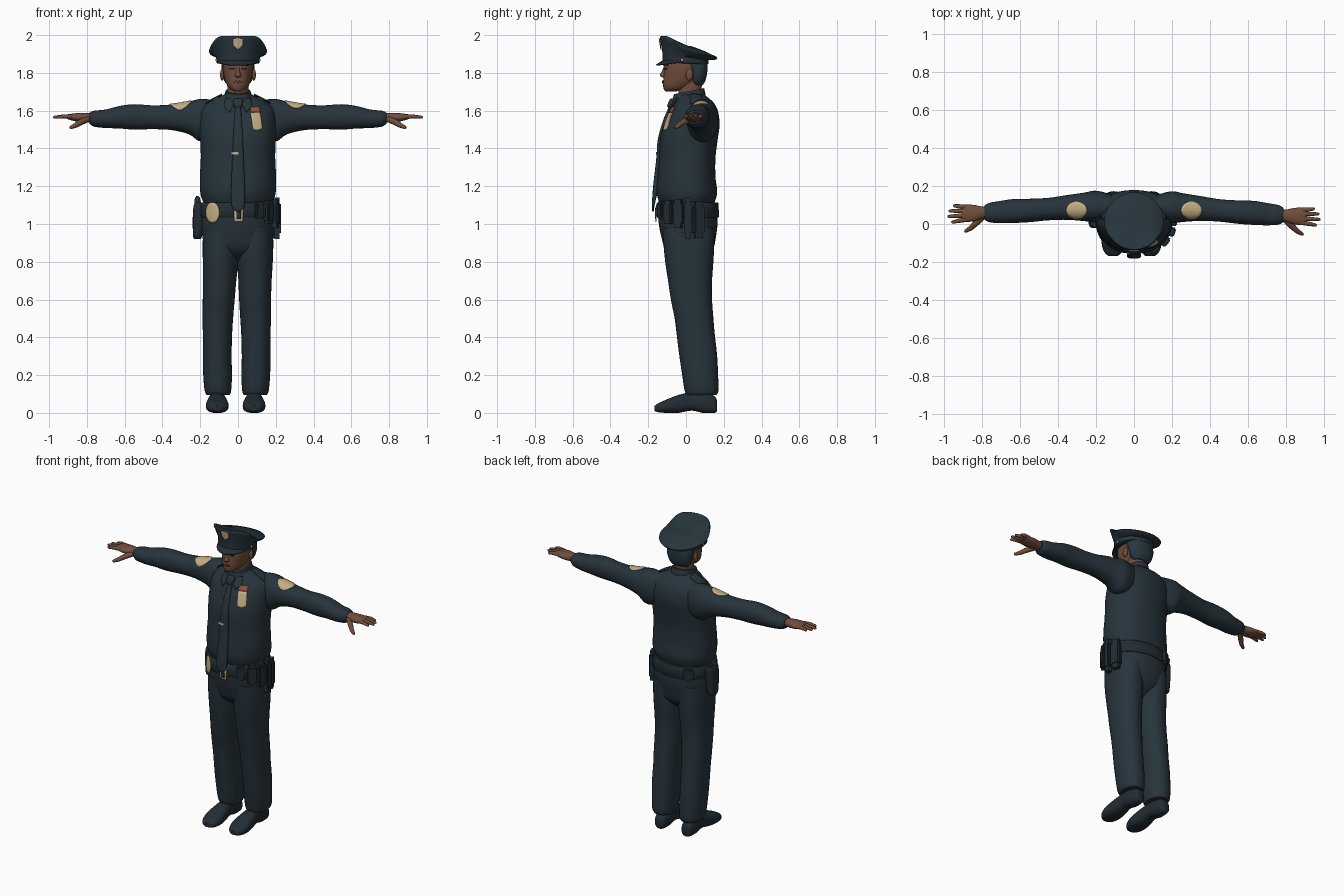
import bpy, bmesh, math
from mathutils import Vector
from mathutils.bvhtree import BVHTree

if "Cube" in bpy.data.objects:
    bpy.data.objects.remove(bpy.data.objects["Cube"])


def mat(name, r, g, b):
    m = bpy.data.materials.new(name)
    m.diffuse_color = (r, g, b, 1)
    m.use_nodes = True
    m.node_tree.nodes["Principled BSDF"].inputs["Base Color"].default_value = m.diffuse_color
    return m


CLOTH = mat("navy_cloth", .020, .034, .045)
LEATHER = mat("dark_leather", .016, .026, .034)
SKIN = mat("brown_skin", .17, .075, .045)
HAIR = mat("dark_hair", .022, .040, .055)
TAN = mat("pale_gold", .56, .43, .23)
RED = mat("rust_red", .28, .09, .05)
LIPS = mat("dark_lips", .10, .04, .028)
EYE = mat("eye_dark", .02, .014, .012)


def finish(name, bm, material):
    bmesh.ops.recalc_face_normals(bm, faces=bm.faces)
    me = bpy.data.meshes.new(name)
    bm.to_mesh(me)
    bm.free()
    me.materials.append(material)
    ob = bpy.data.objects.new(name, me)
    bpy.context.collection.objects.link(ob)
    return ob


def skin(name, material, rings):
    """Bridge a list of equal rings and cap both ends."""
    bm = bmesh.new()
    vs = [[bm.verts.new(p) for p in r] for r in rings]
    n = len(vs[0])
    for a, b in zip(vs, vs[1:]):
        for i in range(n):
            bm.faces.new((a[i], a[(i + 1) % n], b[(i + 1) % n], b[i]))
    bm.faces.new(vs[0])
    bm.faces.new(vs[-1])
    return finish(name, bm, material)


def spline(rows, steps):
    """Catmull-Rom interpolation of tuples."""
    out = []
    for i in range(len(rows) - 1):
        p0, p1, p2, p3 = rows[max(i - 1, 0)], rows[i], rows[i + 1], rows[min(i + 2, len(rows) - 1)]
        for k in range(steps):
            t = k / steps
            out.append(tuple(b + .5 * t * (c - a + t * (2 * a - 5 * b + 4 * c - d + t * (3 * (b - c) + d - a)))
                             for a, b, c, d in zip(p0, p1, p2, p3)))
    return out + [rows[-1]]


def tube(name, material, rows, axis="z", n=32, power=2.2, steps=4, tilt=0, mid=.5):
    """Loft of rounded sections; each row is (t, a0, a1, b0, b1)."""
    rings = []
    for t, a0, a1, b0, b1 in spline(rows, steps):
        ring = []
        bm_ = b0 + (b1 - b0) * mid
        for i in range(n):
            w = 2 * math.pi * i / n
            c, s = math.cos(w), math.sin(w)
            c, s = (math.copysign(abs(v) ** (2 / power), v) for v in (c, s))
            a = (a0 + a1) / 2 + (a1 - a0) / 2 * c
            b = bm_ + s * ((b1 - bm_) if s > 0 else (bm_ - b0))
            ring.append({"z": (a, b, t + tilt * b), "x": (t, a, b), "y": (a, t, b)}[axis])
        rings.append(ring)
    return skin(name, material, rings)


def sym(rows):
    """Rows (t, half width, b0, b1) to full section rows."""
    return [(t, -w, w, b0, b1) for t, w, b0, b1 in rows]


def rod(name, material, pts, n=10):
    """Round rod through (x, y, z, radius) points with rounded tip."""
    d = (Vector(pts[-1][:3]) - Vector(pts[0][:3])).normalized()
    q = d.to_track_quat("Z", "Y")
    e = pts[-1]
    tip = tuple(Vector(e[:3]) + d * e[3] * .7) + (e[3] * .5,)
    return skin(name, material, [[Vector(p[:3]) + q @ Vector((math.cos(2 * math.pi * i / n) * p[3],
                math.sin(2 * math.pi * i / n) * p[3], 0)) for i in range(n)] for p in list(pts) + [tip]])


def ball(name, material, loc, size):
    bm = bmesh.new()
    bmesh.ops.create_uvsphere(bm, u_segments=16, v_segments=10, radius=1)
    for v in bm.verts:
        v.co = Vector(loc) + Vector([a * b for a, b in zip(v.co, size)])
    return finish(name, bm, material)


def decal(name, material, target, outline, off=.004, top=False):
    """Thin plate draped on a target, projected from the front or the top."""
    tree = BVHTree.FromPolygons([v.co for v in target.data.vertices], [p.vertices for p in target.data.polygons])
    bm = bmesh.new()
    vs = [bm.verts.new((u, v, 0)) for u, v in outline]
    c = bm.verts.new(sum((v.co for v in vs), Vector()) / len(vs))
    for i in range(len(vs)):
        bm.faces.new((c, vs[i], vs[(i + 1) % len(vs)]))
    bmesh.ops.subdivide_edges(bm, edges=bm.edges[:], cuts=3, use_grid_fill=True)
    ray = Vector((0, 0, -1)) if top else Vector((0, 1, 0))
    for v in bm.verts:
        o = Vector((v.co.x, v.co.y, 3)) if top else Vector((v.co.x, -1, v.co.y))
        hit = tree.ray_cast(o, ray)[0]
        v.co = (hit if hit else tree.find_nearest(o)[0]) - ray * off
    ob = finish(name, bm, material)
    m = ob.modifiers.new("thickness", "SOLIDIFY")
    m.thickness, m.offset = .004, 0
    return ob


def oval(x, y, rx, ry, n=20):
    return [(x + rx * math.cos(2 * math.pi * i / n), y + ry * math.sin(2 * math.pi * i / n)) for i in range(n)]


# Shirt body
shirt = tube("shirt", CLOTH, sym([
    (1.10, .175, -.135, .145), (1.125, .188, -.145, .155), (1.17, .200, -.156, .165), (1.25, .202, -.152, .156),
    (1.35, .197, -.143, .156), (1.45, .200, -.138, .168), (1.53, .203, -.115, .178), (1.60, .195, -.085, .168),
    (1.64, .160, -.062, .148), (1.665, .115, -.05, .122), (1.69, .065, -.045, .09)]), n=64, mid=.55)

# Trousers
hips = tube("trouser_seat", CLOTH, sym([
    (.80, .05, -.03, .08), (.86, .165, -.105, .14), (.93, .188, -.13, .158), (1.0, .193, -.144, .167),
    (1.06, .191, -.147, .165), (1.12, .183, -.14, .15)]), n=48)
LEG = [(.095, .03, .152, .004, .162), (.12, .022, .163, -.008, .172), (.2, .018, .17, -.02, .17),
       (.3, .02, .172, -.035, .165), (.42, .017, .172, -.05, .152), (.5, .012, .175, -.06, .145),
       (.6, .006, .175, -.08, .138), (.7, .002, .178, -.095, .138), (.8, -.004, .184, -.11, .145),
       (.9, -.004, .187, -.12, .15), (.98, 0, .183, -.125, .15)]
SHOE = [(.165, -.02, .02, .01, .06), (.15, -.036, .036, 0, .09), (.09, -.044, .044, 0, .11),
        (.03, -.044, .044, .012, .11), (-.04, -.054, .054, 0, .095), (-.10, -.06, .06, 0, .072),
        (-.145, -.048, .048, .003, .052), (-.168, -.025, .025, .01, .036)]

for side, s in (("right", -1), ("left", 1)):
    shift = lambda z: .014 * max(0, min(1, (.85 - z) / .3)) if s < 0 else 0
    tube(side + "_trouser_leg", CLOTH,
         [(z, *sorted((s * (a + shift(z)), s * (b + shift(z)))), c, d) for z, a, b, c, d in LEG])
    cx = s * (.085 if s > 0 else .11)
    tube(side + "_shoe", LEATHER, [(y, cx + a, cx + b, c, d) for y, a, b, c, d in SHOE], "y", 28, 2.6)

    # Sleeve with shoulder patch
    dy = .012 if s < 0 else -.004
    sleeve = tube(side + "_sleeve", CLOTH, [(s * x, a + dy * x, b + dy * x, c, d) for x, a, b, c, d in [
        (.08, .04, .14, 1.47, 1.65), (.19, .008, .172, 1.435, 1.662), (.26, .012, .162, 1.475, 1.648),
        (.35, .018, .148, 1.497, 1.633), (.45, .014, .132, 1.502, 1.628), (.55, .003, .126, 1.500, 1.634),
        (.63, -.002, .124, 1.506, 1.624), (.70, -.004, .113, 1.508, 1.606), (.76, 0, .102, 1.515, 1.600),
        (.785, .014, .088, 1.53, 1.59)]], "x")
    decal(side + "_shoulder_patch", TAN, sleeve, oval(s * .302, .072, .055, .046), .003, True)
    decal(side + "_epaulette", CLOTH, shirt, [(s * .085, .02), (s * .17, .025), (s * .17, .085), (s * .085, .08)],
          .008, True)
    decal(side + "_collar_wing", CLOTH, shirt, [(s * .008, 1.665), (s * .065, 1.665), (s * .075, 1.625),
                                               (s * .045, 1.59)], .007)

    # Hand
    tube(side + "_palm", SKIN, [(s * x, a + dy, b + dy, c, d) for x, a, b, c, d in [
        (.76, .022, .078, 1.538, 1.588), (.80, .015, .08, 1.538, 1.588), (.84, .002, .088, 1.54, 1.588),
        (.88, .0, .09, 1.548, 1.584), (.905, .006, .084, 1.556, 1.58)]], "x", 20)
    for i, (y0, y1, tip) in enumerate(((.012, -.002, .955), (.034, .028, .974), (.056, .057, .968), (.077, .084, .945))):
        rod(f"{side}_finger_{i + 1}", SKIN, [(s * .875, y0 + dy, 1.568, .012), (s * .92, (y0 + y1) / 2 + dy, 1.57, .0115),
                                             (s * tip, y1 + dy, 1.565, .008)])
    rod(side + "_thumb", SKIN, [(s * .795, .025 + dy, 1.555, .016), (s * .835, -.012 + dy, 1.538, .016),
                                (s * .86, -.035 + dy, 1.522, .013), (s * .885, -.05 + dy, 1.511, .009)])

    # Ear and cap button
    ball(side + "_ear", SKIN, (s * .084, .018, 1.79), (.011, .02, .031))
    ball(side + "_cap_button", TAN, (s * .112, -.02, 1.868), (.008, .008, .008))

# Neck, head and hair
tube("neck", SKIN, sym([(1.62, .056, -.03, .08), (1.69, .056, -.04, .08), (1.77, .058, -.04, .088)]))
head = tube("head", SKIN, sym([
    (1.702, .02, -.108, -.05), (1.715, .042, -.118, 0), (1.74, .060, -.122, .05), (1.78, .074, -.119, .088),
    (1.82, .080, -.117, .104), (1.86, .081, -.114, .108), (1.90, .076, -.095, .095)]), n=40, mid=.55)
tube("hair", HAIR, sym([(1.735, .055, .04, .088), (1.76, .074, .022, .103), (1.80, .085, .018, .112),
                        (1.84, .088, -.01, .115), (1.87, .086, -.05, .114)]))
tube("nose", SKIN, sym([(1.775, .008, -.122, -.10), (1.782, .018, -.135, -.10), (1.792, .015, -.137, -.10),
                        (1.81, .010, -.127, -.10), (1.835, .009, -.117, -.10)]), n=12)
decal("mouth", LIPS, head, oval(0, 1.752, .024, .007, 12), .003)
for side, s in (("right", -1), ("left", 1)):
    decal(side + "_eye", EYE, head, oval(s * .033, 1.822, .013, .005, 10), .002)
    decal(side + "_eyebrow", HAIR, head, oval(s * .035, 1.84, .02, .004, 10), .004)

# Shirt collar and tie
tube("collar", CLOTH, sym([(1.62, .088, -.07, .108), (1.66, .078, -.072, .104), (1.70, .066, -.064, .096)]), tilt=.2)
tube("tie", CLOTH, sym([
    (1.065, .006, -.178, -.168), (1.095, .034, -.181, -.167), (1.2, .036, -.174, -.145), (1.35, .030, -.157, -.13),
    (1.45, .026, -.149, -.12), (1.55, .020, -.121, -.09), (1.61, .016, -.096, -.065), (1.625, .022, -.1, -.06),
    (1.655, .026, -.088, -.05), (1.665, .018, -.08, -.05)]), n=16, power=3)
tube("tie_clip", TAN, [(1.369, -.038, .004, -.159, -.15), (1.382, -.038, .004, -.158, -.149)], n=12, power=4, steps=1)

# Chest badge with ribbon bar
decal("chest_badge", TAN, shirt, [(.066, 1.59), (.08, 1.50), (.105, 1.495), (.13, 1.505), (.118, 1.59)], .006)
decal("ribbon_bar", RED, shirt, [(.066, 1.592), (.118, 1.592), (.114, 1.622), (.066, 1.618)], .006)

# Belt, buckle and belt badge
tube("belt", LEATHER, sym([(1.035, .196, -.152, .171), (1.04, .2, -.156, .175), (1.108, .197, -.156, .172),
                           (1.114, .192, -.15, .168)]), n=48, steps=1)
decal("buckle_frame", TAN, hips, [(-.02, 1.012), (.026, 1.012), (.026, 1.10), (-.02, 1.10)], .013)
decal("buckle_center", LEATHER, hips, [(-.009, 1.026), (.015, 1.026), (.015, 1.09), (-.009, 1.09)], .016)
decal("belt_badge", TAN, hips, oval(-.135, 1.06, .036, .055), .016)

# Holster on the right hip
tube("holster", LEATHER, [(.92, -.232, -.198, .0, .055), (.94, -.238, -.19, -.012, .062), (1.02, -.240, -.18, -.02, .07),
                          (1.09, -.236, -.18, -.022, .075), (1.115, -.228, -.185, -.015, .07)], n=20, power=3)
rod("holster_grip", LEATHER, [(-.212, .03, 1.09, .018), (-.214, .05, 1.125, .016), (-.215, .062, 1.138, .013)])

# Pouches round the left hip and the back: angle, width, low z, high z
for i, (ang, w, lo, hi) in enumerate(((-58, .05, 1.03, 1.12), (-38, .055, 1.0, 1.125), (-18, .05, .98, 1.13),
                                      (0, .042, .92, 1.14), (20, .06, .925, 1.12), (125, .06, 1.03, 1.115))):
    a = math.radians(ang)
    bm = bmesh.new()
    bmesh.ops.create_cube(bm, size=1)
    bmesh.ops.bevel(bm, geom=bm.edges[:], offset=.15, segments=2, affect="EDGES")
    for v in bm.verts:
        r, t = v.co.x * .04, v.co.y * w
        v.co = ((.207 + r) * math.cos(a) - t * math.sin(a), .01 + (.163 + r) * math.sin(a) + t * math.cos(a),
                (lo + hi) / 2 + v.co.z * (hi - lo))
    finish(f"belt_pouch_{i + 1}", bm, LEATHER)


# Peaked cap: rings rise towards the front
def cap_ring(rx, y0, y1, z, front, back, n=48):
    ring = []
    for i in range(n):
        c, s = math.cos(2 * math.pi * i / n), math.sin(2 * math.pi * i / n)
        k = min(1, max(0, -s / .85))
        ring.append((rx * c, (y0 + y1) / 2 + (y1 - y0) / 2 * s,
                     z + front * k * k * (3 - 2 * k) + back * max(0, s)))
    return ring


cap = skin("cap_crown", CLOTH, [
    cap_ring(.108, -.117, .112, 1.850, .01, -.004), cap_ring(.114, -.124, .118, 1.853, .012, -.005),
    cap_ring(.116, -.125, .120, 1.885, .02, -.018), cap_ring(.150, -.136, .160, 1.905, .068, -.035),
    cap_ring(.155, -.138, .166, 1.914, .072, -.036), cap_ring(.148, -.134, .160, 1.922, .074, -.036),
    cap_ring(.08, -.065, .09, 1.937, .032, -.018), cap_ring(.01, .005, .025, 1.943, 0, 0)])
bm = bmesh.new()
rows = []
for j in range(5):
    t = j / 4
    row = []
    for i in range(25):
        w = math.radians(188 + 164 * i / 24)
        k = -math.sin(w)
        row.append(bm.verts.new(((.114 + .002 * t) * math.cos(w), -.003 - (.119 + .037 * t * k) * k,
                                 1.868 - .025 * t * k - .008 * (1 - k))))
    rows.append(row)
for a, b in zip(rows, rows[1:]):
    for i in range(24):
        bm.faces.new((a[i], a[i + 1], b[i + 1], b[i]))
visor = finish("cap_visor", bm, LEATHER)
visor.modifiers.new("thickness", "SOLIDIFY").thickness = .006
decal("cap_badge", TAN, cap, [(-.026, 1.978), (0, 1.984), (.026, 1.978), (.026, 1.945), (0, 1.922), (-.026, 1.945)], .005)

# Smooth shading
for ob in bpy.data.objects:
    ob.select_set(True)
bpy.context.view_layer.objects.active = shirt
bpy.ops.object.shade_smooth_by_angle(angle=math.radians(50))
